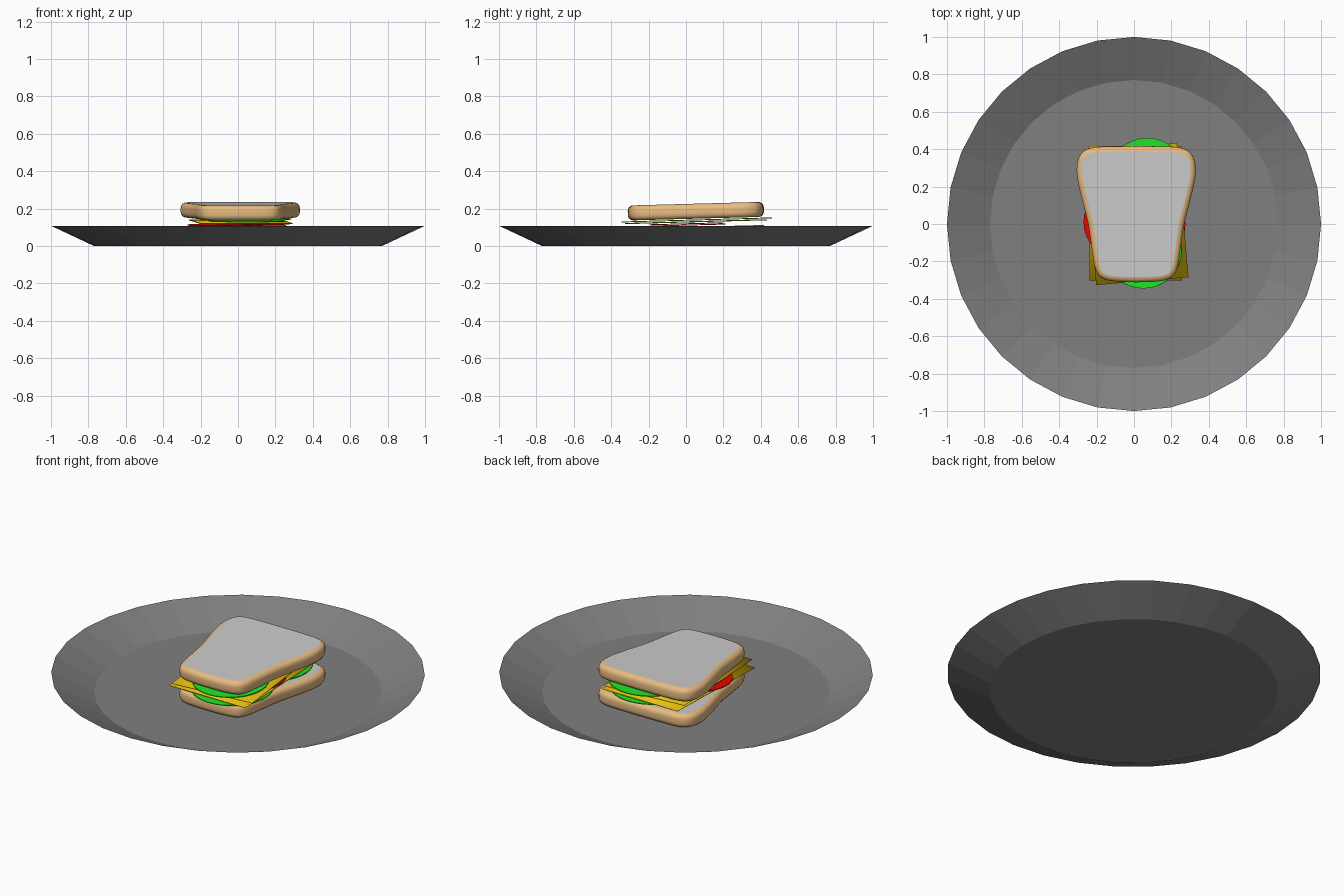
import bpy, bmesh, math
from mathutils import Vector, Matrix

if "Cube" in bpy.data.objects:
    bpy.data.objects.remove(bpy.data.objects["Cube"])

CX, CY = 0.012, 0.05      # sandwich centre
TILT = 0.027              # the stack rises slightly to the back


def material(name, rgb):
    m = bpy.data.materials.new(name)
    m.diffuse_color = (*rgb, 1)
    m.use_nodes = True
    m.node_tree.nodes["Principled BSDF"].inputs["Base Color"].default_value = m.diffuse_color
    return m


PLATE = material("plate_grey", (0.215, 0.215, 0.215))
CRUST = material("crust", (0.8, 0.5, 0.22))
CRUMB = material("crumb", (0.6, 0.6, 0.6))
YELLOW = material("cheese", (0.8, 0.53, 0.004))
GREEN = material("lettuce", (0.015, 0.8, 0.02))
RED = material("tomato", (0.8, 0.002, 0.0))


def finish(name, bm, mats):
    mesh = bpy.data.meshes.new(name)
    bm.to_mesh(mesh)
    bm.free()
    ob = bpy.data.objects.new(name, mesh)
    for m in mats:
        mesh.materials.append(m)
    bpy.context.collection.objects.link(ob)
    return ob


def bridge(bm, a, b, mat=0):
    n = len(a)
    for i in range(n):
        j = (i + 1) % n
        bm.faces.new((a[i], a[j], b[j], b[i])).material_index = mat


# Plate: 32-sided flat disc with a sloping rim
bm = bmesh.new()
rings = [[bm.verts.new((r * math.cos(math.tau * i / 32), r * math.sin(math.tau * i / 32), z))
          for i in range(32)] for r, z in ((0.77, 0), (1.0, 0.108))]
bm.faces.new(rings[0])
bridge(bm, *rings)
bm.normal_update()
for f in bm.faces:
    if f.normal.z < 0:
        f.normal_flip()
finish("plate", bm, [PLATE])

# Bread outline: half profile, mirrored and smoothed
half = [(0.13, 0.415), (0.25, 0.405), (0.305, 0.36), (0.318, 0.27), (0.295, 0.15),
        (0.257, 0.0), (0.235, -0.15), (0.218, -0.24), (0.182, -0.29), (0.09, -0.309)]
pts = [Vector((x, y - CY)) for x, y in half]
pts += [Vector((-p.x, p.y)) for p in reversed(pts)]
outline = []
for i in range(len(pts)):
    p0, p1, p2, p3 = (pts[(i + k) % len(pts)] for k in (-1, 0, 1, 2))
    for s in range(4):
        t = s / 4
        outline.append(0.5 * (2 * p1 + (p2 - p0) * t + (2 * p0 - 5 * p1 + 4 * p2 - p3) * t * t
                              + (3 * p1 - p0 - 3 * p2 + p3) * t ** 3))
outline.reverse()      # counter-clockwise


def bread(name, z, tilt):
    bm = bmesh.new()
    n = len(outline)
    h, r = 0.04, 0.028
    profile = [(r * (1 - math.cos(a)), h - r + r * math.sin(a))
               for a in (math.radians(d) for d in (0, 22.5, 45, 67.5, 90))]
    profile = [(o, -zz) for o, zz in reversed(profile)] + profile
    rings = []
    for inset, zz in profile:
        ring = []
        for i, p in enumerate(outline):
            t = (outline[(i + 1) % n] - outline[i - 1]).normalized()
            q = p + Vector((-t.y, t.x)) * inset
            ring.append(bm.verts.new((q.x, q.y, zz)))
        rings.append(ring)
    for a, b in zip(rings, rings[1:]):
        bridge(bm, a, b)
    for f in bm.faces:
        f.smooth = True
    # flat crumb faces
    bm.faces.new(rings[-1]).material_index = 1
    bm.faces.new(list(reversed(rings[0]))).material_index = 1
    bmesh.ops.recalc_face_normals(bm, faces=bm.faces)
    ob = finish(name, bm, [CRUST, CRUMB])
    ob.location = (CX, CY, z)
    ob.rotation_euler.x = tilt


bread("bottom_bread", 0.042, 0.0)
bread("top_bread", 0.186, TILT)


# Thin fillings: rectangles and round slices lying on the tilted stack
def place(ob, x, y, z, turn):
    ob.location = (x, y, z + (y - CY) * TILT)
    ob.rotation_euler = (TILT, 0, turn)


def cheese(name, x, y, z, turn):
    bm = bmesh.new()
    bmesh.ops.create_cube(bm, size=1, matrix=Matrix.Diagonal((0.495, 0.72, 0.005, 1)))
    for f in bm.faces:
        f.smooth = True
    place(finish(name, bm, [YELLOW]), x, y, z, turn)


def disc(name, x, y, z, r, mat):
    bm = bmesh.new()
    bmesh.ops.create_cone(bm, cap_ends=True, segments=32, radius1=r, radius2=r, depth=0.005)
    place(finish(name, bm, [mat]), x, y, z, 0)


disc("lettuce_low_front", 0.05, -0.125, 0.092, 0.22, GREEN)
disc("lettuce_low_back", 0.06, 0.235, 0.092, 0.22, GREEN)
cheese("cheese_low", 0.01, 0.058, 0.100, 0.0)
disc("tomato_left", -0.07, 0.01, 0.113, 0.20, RED)
disc("tomato_right", 0.08, 0.0, 0.120, 0.195, RED)
cheese("cheese_high", 0.014, 0.053, 0.130, 0.085)
disc("lettuce_high_front", 0.05, -0.14, 0.139, 0.205, GREEN)
disc("lettuce_high_back", 0.07, 0.245, 0.139, 0.215, GREEN)
